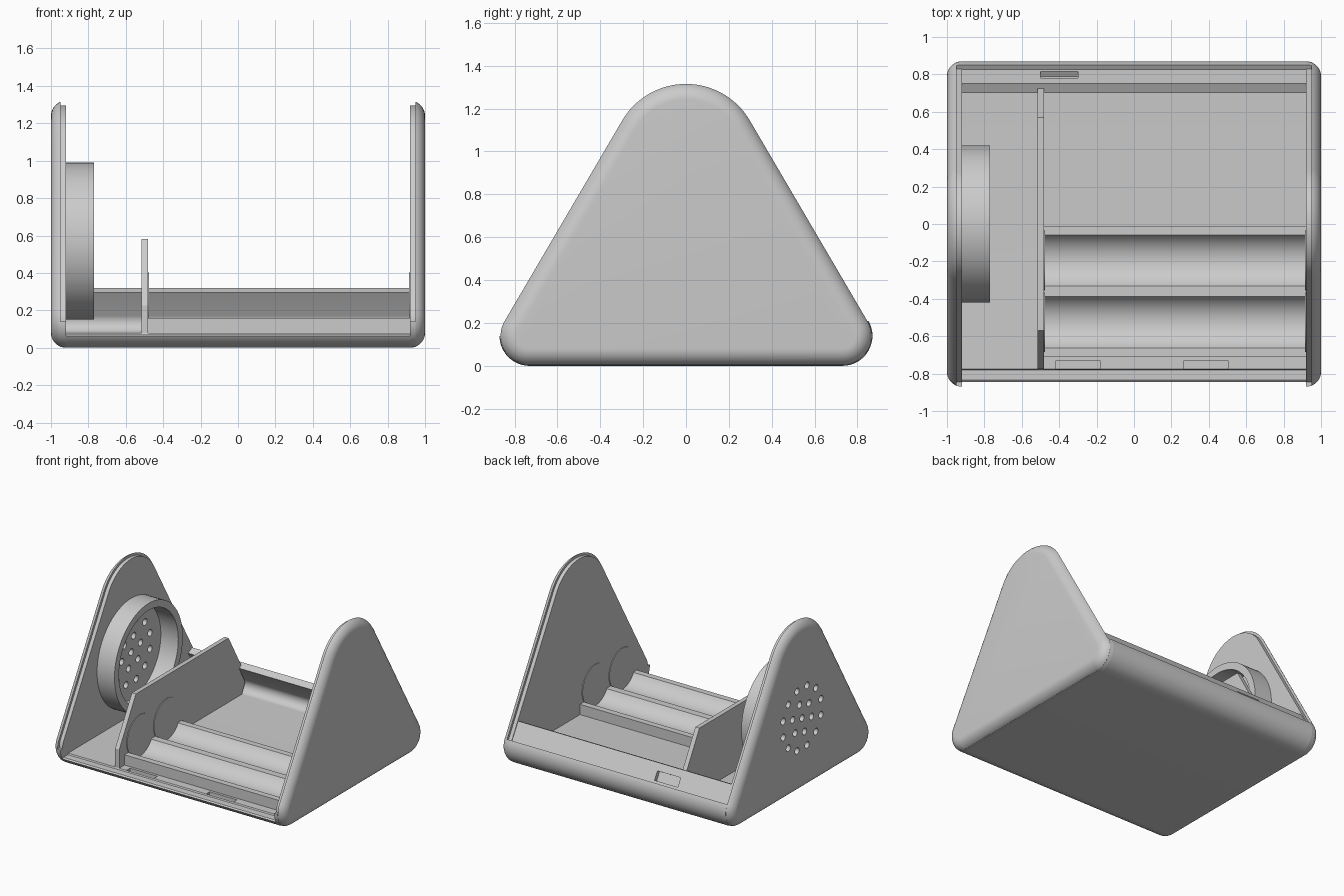
import bpy, bmesh, math
from math import sin, cos, radians, pi
from mathutils import Matrix

cube = bpy.data.objects.get("Cube")
if cube:
    bpy.data.objects.remove(cube, do_unlink=True)

GREY = (0.6, 0.6, 0.6, 1)
mat = bpy.data.materials.new("light grey plastic")
mat.use_nodes = True
mat.diffuse_color = GREY
mat.node_tree.nodes["Principled BSDF"].inputs["Base Color"].default_value = GREY

INNER, WALL, SEG = 0.92, 0.08, 16
RIGHT, TOP, LEFT = (0.73, 0.14, 0.14), (0, 0.97, 0.35), (-0.73, 0.14, 0.14)


def finish(name, bm):
    bmesh.ops.recalc_face_normals(bm, faces=bm.faces)
    me = bpy.data.meshes.new(name)
    bm.to_mesh(me)
    bm.free()
    me.materials.append(mat)
    ob = bpy.data.objects.new(name, me)
    bpy.context.collection.objects.link(ob)
    return ob


def activate(ob):
    bpy.ops.object.select_all(action='DESELECT')
    ob.select_set(True)
    bpy.context.view_layer.objects.active = ob


def arc(c, r, a0, a1, n=SEG):
    angles = [radians(a0 + (a1 - a0) * i / n) for i in range(n + 1)]
    return [(c[0] + r * cos(a), c[1] + r * sin(a)) for a in angles]


def loft(name, rings):
    """Skin a list of (x, [(y, z)...]) rings and cap both ends."""
    bm = bmesh.new()
    loops = [[bm.verts.new((x, y, z)) for y, z in pts] for x, pts in rings]
    n = len(loops[0])
    for a, b in zip(loops, loops[1:]):
        for i in range(n):
            j = (i + 1) % n
            bm.faces.new((a[i], a[j], b[j], b[i]))
    bm.faces.new(loops[0])
    bm.faces.new(loops[-1])
    bmesh.ops.remove_doubles(bm, verts=bm.verts, dist=1e-5)
    return finish(name, bm)


def prism(name, x0, x1, pts):
    return loft(name, [(x0, pts), (x1, pts)])


def cut(ob, cutter):
    cutter.hide_render = True
    activate(ob)
    mod = ob.modifiers.new("cut", 'BOOLEAN')
    mod.operation = 'DIFFERENCE'
    mod.solver = 'EXACT'
    mod.object = cutter
    bpy.ops.object.modifier_apply(modifier=mod.name)
    bpy.data.objects.remove(cutter, do_unlink=True)


def box_cutter(size, loc, tilt=0):
    bm = bmesh.new()
    m = Matrix.Translation(loc) @ Matrix.Rotation(tilt, 4, 'X') @ Matrix.Diagonal((*size, 1))
    bmesh.ops.create_cube(bm, size=1, matrix=m)
    return finish("cutter", bm)


def outline(off, lip=0):
    """Rounded triangle moved inwards; lip recesses the edge that takes the cover."""
    d = off + lip
    pts = arc(RIGHT, RIGHT[2] - off, -90, 30)
    pts += arc(TOP, TOP[2] - d, 30, 150, 2 * SEG)
    pts += arc(LEFT, LEFT[2] - d, 150, 180, 6)
    pts += arc(LEFT, LEFT[2] - off, 180, 270)
    # foot of the rear shoulder
    pts.insert(SEG + 1, arc(RIGHT, RIGHT[2] - d, 30, 30, 1)[0])
    return pts


def end_wall(name, s):
    step = 0.028
    rings = [(s * INNER, outline(0, 0.025)), (s * (INNER + step), outline(0.004, 0.021))]
    start = math.asin(step / WALL)
    for i in range(9):
        t = start + (pi / 2 - start) * i / 8
        rings.append((s * (INNER + WALL * sin(t)), outline(WALL * (1 - cos(t)))))
    return loft(name, rings)


# End walls with rounded rims
left_wall = end_wall("left_end_wall", 1)
speaker_wall = end_wall("speaker_end_wall", -1)

# Speaker grille holes: centre plus two rings
SPK_Z = 0.57
bm = bmesh.new()
for count, rad in ((1, 0), (6, 0.12), (12, 0.24)):
    for i in range(count):
        a = 2 * pi * i / count + pi / 12
        m = Matrix.Translation((-0.96, rad * cos(a), SPK_Z + rad * sin(a))) @ Matrix.Rotation(pi / 2, 4, 'Y')
        bmesh.ops.create_cone(bm, cap_ends=True, segments=20, radius1=0.026,
                              radius2=0.026, depth=0.3, matrix=m)
cut(speaker_wall, finish("cutter", bm))

# Speaker mounting ring
bm = bmesh.new()
loops = []
for x, r in ((-INNER, 0.42), (-0.77, 0.42), (-0.77, 0.365), (-INNER, 0.365)):
    loops.append([bm.verts.new((x, y, z)) for y, z in arc((0, SPK_Z), r, 0, 360, 64)[:-1]])
for k in range(4):
    a, b = loops[k], loops[(k + 1) % 4]
    for i in range(64):
        j = (i + 1) % 64
        bm.faces.new((a[i], a[j], b[j], b[i]))
finish("speaker_ring", bm)

# Base tray: rounded floor, low front edge, slanted rear wall with a lip
section = arc(LEFT, 0.14, 214, 270) + arc(RIGHT, 0.14, -90, 30)
section += arc(RIGHT, 0.11, 30, 30, 1)[:1] + [(0.75, 0.32), (0.70, 0.295)]
section += arc(RIGHT, 0.06, 30, -90)
section += [(-0.775, 0.08), (-0.78, 0.07), (-0.835, 0.07)]
tray = prism("base_tray", -INNER, INNER, section)

# Connector recess in the rear wall, and two clip slots at the front
cut(tray, box_cutter((0.2, 0.06, 0.07), (-0.4, 0.797, 0.24), radians(30)))
for x in (-0.3, 0.385):
    cut(tray, box_cutter((0.235, 0.045, 0.06), (x, -0.7525, 0.08)))

# Divider between speaker bay and battery bay
prism("divider", -0.515, -0.48, [
    (-0.775, 0.075), (-0.775, 0.225), (-0.57, 0.58), (0.57, 0.58),
    (0.73, 0.30), (0.70, 0.29), (0.775, 0.16), (0.73, 0.075)])

# Battery cradle with two round troughs
CELL_R, CELL_Z, CRADLE_TOP = 0.16, 0.242, 0.16
CELLS = (-0.525, -0.195)
dip = math.degrees(math.asin((CELL_Z - CRADLE_TOP) / CELL_R))
profile = [(-0.71, 0.078), (-0.71, CRADLE_TOP)]
for y in CELLS:
    profile += arc((y, CELL_Z), CELL_R, 180 + dip, 360 - dip, 20)
profile += [(-0.01, CRADLE_TOP), (-0.01, 0.078)]
prism("battery_cradle", -0.48, INNER, profile)

# Round battery contact pads at both ends of each trough
for y in CELLS:
    for x0, x1 in ((-0.48, -0.475), (INNER - 0.005, INNER)):
        prism("battery_contact_pad", x0, x1, arc((y, CELL_Z), CELL_R, 0, 360, 40)[:-1])

for ob in bpy.context.collection.objects:
    if ob.type == 'MESH' and mat.name in ob.data.materials:
        activate(ob)
        bpy.ops.object.shade_smooth_by_angle(angle=radians(28))
